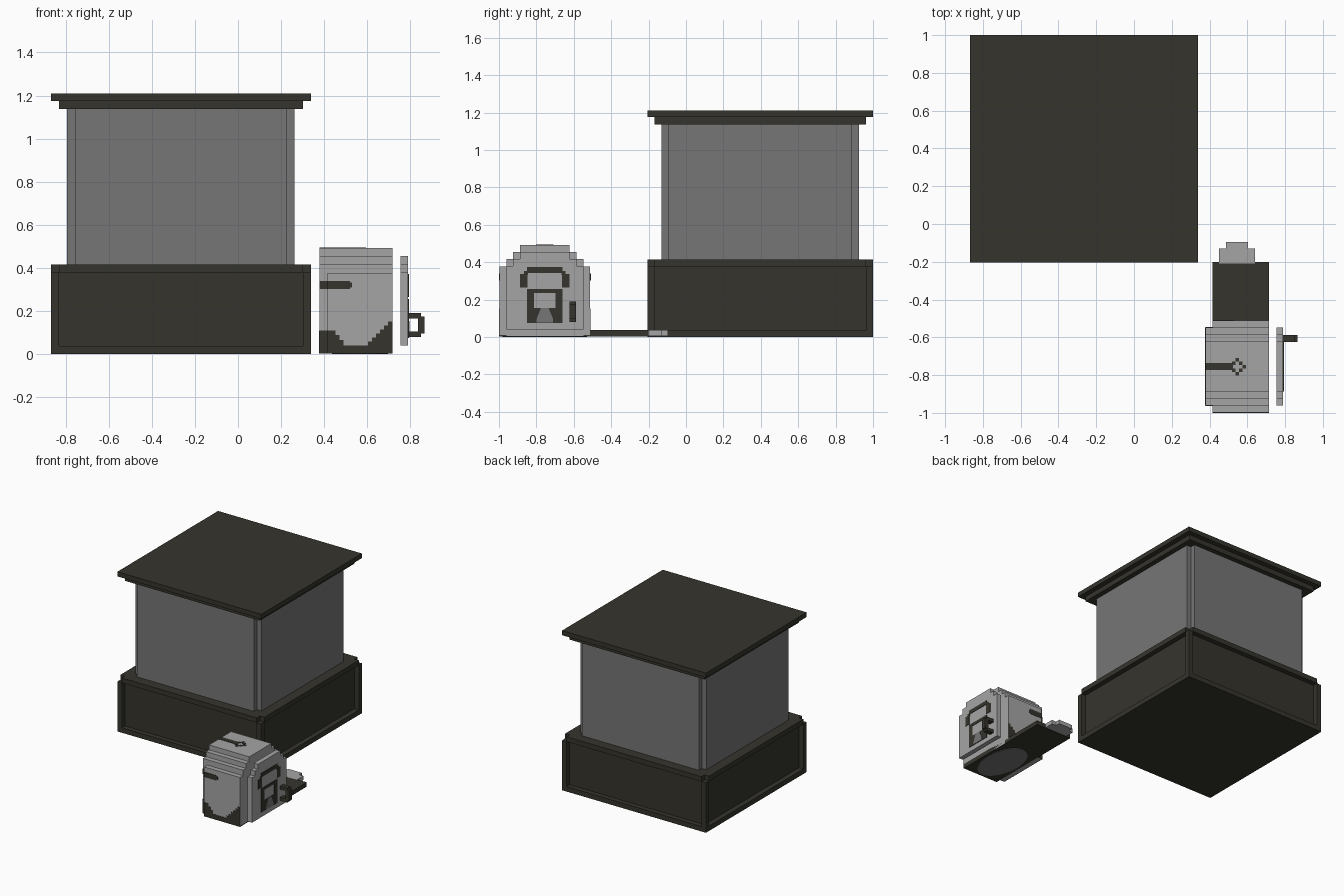
import bpy, bmesh, math
from mathutils import Vector

cube = bpy.data.objects.get("Cube")
if cube:
    bpy.data.objects.remove(cube, do_unlink=True)


def material(name, srgb):
    lin = [((c / 255 + 0.055) / 1.055) ** 2.4 for c in srgb] + [1.0]
    m = bpy.data.materials.new(name)
    m.use_nodes = True
    m.diffuse_color = lin
    m.node_tree.nodes["Principled BSDF"].inputs["Base Color"].default_value = lin
    return m


DARK = material("dark olive", (53, 52, 44))
GREY = material("wall grey", (118, 118, 118))
LIGHT = material("light grey", (165, 165, 165))


def finish(name, bm, mat):
    bmesh.ops.recalc_face_normals(bm, faces=bm.faces)
    me = bpy.data.meshes.new(name)
    bm.to_mesh(me)
    bm.free()
    me.materials.append(mat)
    ob = bpy.data.objects.new(name, me)
    bpy.context.collection.objects.link(ob)
    return ob


def boxes(name, mat, *spans):
    """One object from boxes given as (x0, x1, y0, y1, z0, z1)."""
    bm = bmesh.new()
    for x0, x1, y0, y1, z0, z1 in spans:
        vs = bmesh.ops.create_cube(bm, size=1)["verts"]
        for v in vs:
            v.co = Vector((x1 if v.co.x > 0 else x0,
                           y1 if v.co.y > 0 else y0,
                           z1 if v.co.z > 0 else z0))
    return finish(name, bm, mat)


def prism(name, mat, points, depth):
    """Extrude a flat outline of 3D points along the depth vector."""
    bm = bmesh.new()
    face = bm.faces.new([bm.verts.new(p) for p in points])
    out = bmesh.ops.extrude_face_region(bm, geom=[face])["geom"]
    bmesh.ops.translate(bm, vec=depth, verts=[g for g in out if isinstance(g, bmesh.types.BMVert)])
    return finish(name, bm, mat)


U = 0.0375                      # step used by every ledge
CX, CY = -0.265, 0.398          # hall centre
H = 0.603                       # hall half width


def square(h, z0, z1):
    return (CX - h, CX + h, CY - h, CY + h, z0, z1)


def cross(h, z0, z1, notch=U):
    """Square block with its four corners notched."""
    n = h - notch
    return [(CX - h, CX + h, CY - n, CY + n, z0, z1),
            (CX - n, CX + n, CY - h, CY + h, z0, z1)]


# Hall base: recessed core, bottom ledge, corner posts, notched top rim
boxes("base_core", DARK, square(H - U, 0.01, 0.40))
boxes("base_bottom_ledge", DARK, square(H, 0, U))
posts = []
for sx in (-1, 1):
    for sy in (-1, 1):
        px, py = CX + sx * (H - U / 2), CY + sy * (H - U / 2)
        posts.append((px - U / 2, px + U / 2, py - U / 2, py + U / 2, U, 0.378))
boxes("base_corner_posts", DARK, *posts)
boxes("base_top_rim", DARK, *cross(H, 0.378, 0.415))

# Hall walls and stepped roof
boxes("hall_walls", GREY, *cross(H - 2 * U, 0.415, 1.14))
boxes("roof_lower_step", DARK, square(H - U, 1.137, 1.175))
boxes("roof_upper_step", DARK, square(H, 1.175, 1.21))

# Machine body with a stepped arch
X0, X1 = 0.378, 0.716
YC = -0.755
boxes("machine_body", LIGHT,
      (X0 + U, X1, YC - 0.243, YC + 0.243, 0.01, 0.377),
      (X0, X1, YC - 0.206, YC + 0.206, 0.004, 0.418),
      (X0, X1, YC - 0.17, YC + 0.17, 0.40, 0.455),
      (X0, X1, YC - 0.133, YC + 0.133, 0.44, 0.492))

# Slab under the machine, running back to the tray
boxes("floor_slab", DARK, (X0 + U, X1, YC - 0.244, -0.20, 0.003, 0.036))
boxes("tray", LIGHT, (0.45, 0.64, -0.21, -0.13, 0.006, 0.037),
      (0.487, 0.603, -0.13, -0.095, 0.006, 0.037))
prism("underside_disc", GREY,
      [(0.566 + 0.13 * math.cos(a), YC + 0.225 * math.sin(a), 0)
       for a in (i * math.tau / 32 for i in range(32))], (0, 0, 0.005))

# Dark stepped skirt on the two long sides
skirt = []
W = (X1 - X0 - U) / 16
for i in range(16):
    x = X0 + U + i * W
    mid = x + W / 2
    top = max(0.04, min(0.11, 0.11 - 1.25 * (mid - 0.445)), 0.15 - 1.0 * (0.705 - mid))
    for y in (YC - 0.245, YC + 0.239):
        skirt.append((x, x + W, y, y + 0.006, 0.004, top))
for y in (YC - 0.209, YC + 0.203):
    skirt.append((X0, X0 + U, y, y + 0.006, 0.004, 0.11))
skirt.append((X0 - 0.003, X0 + 0.003, YC - 0.206, YC + 0.206, 0.004, 0.04))
for s in (-1, 1):
    for i in range(4):
        a, b = sorted((YC + s * (0.206 - 0.025 * i), YC + s * (0.181 - 0.025 * i)))
        skirt.append((X0 - 0.003, X0 + 0.003, a, b, 0.004, 0.11 - 0.018 * i))
boxes("dark_skirt", DARK, *skirt)

# Dark slots along the sides
slots = []
for s in (-1, 1):
    for x0, x1, d in ((X0, X0 + U, 0.206), (X0 + U, 0.52, 0.243)):
        y = YC + s * d
        slots.append((x0, x1, y - 0.003, y + 0.003, 0.302, 0.34))
    y = YC + s * 0.243
    slots.append((0.52, 0.53, y - 0.003, y + 0.003, 0.31, 0.332))
boxes("side_slots", DARK, *slots)

# Stripe and small diamond ring on the roof of the machine
P, RX = 0.0185, 0.547
marks = [(X0, 0.525, YC - 0.018, YC + 0.018, 0.488, 0.495)]
for dx, dy in ((-1, 1), (0, 2), (1, 1), (2, 0), (1, -1), (0, -2), (-1, -1), (-2, 0)):
    cx, cy = RX + dx * P, YC + dy * P
    marks.append((cx - P / 2, cx + P / 2, cy - P / 2, cy + P / 2, 0.488, 0.495))
boxes("roof_marking", DARK, *marks)

# Separate front plate with a stepped top
D0, D1 = 0.754, 0.79
boxes("front_plate", LIGHT,
      (D0, D1, YC - 0.206, YC + 0.206, 0.04, 0.38),
      (D0, D1, YC - 0.17, YC + 0.17, 0.37, 0.418),
      (D0, D1, YC - 0.133, YC + 0.133, 0.41, 0.455))

# Dark brow and mouth frame on the plate
F = (D1 - 0.003, D1 + 0.003)
boxes("brow", DARK, (*F, YC - 0.095, YC + 0.095, 0.343, 0.373),
      (*F, YC - 0.133, YC - 0.092, 0.265, 0.337),
      (*F, YC + 0.092, YC + 0.133, 0.265, 0.337),
      (*F, YC - 0.112, YC - 0.09, 0.33, 0.352),
      (*F, YC + 0.09, YC + 0.112, 0.33, 0.352))
boxes("mouth_frame", DARK, (*F, YC - 0.095, YC + 0.095, 0.235, 0.257),
      (*F, YC - 0.095, YC - 0.058, 0.076, 0.235),
      (*F, YC + 0.058, YC + 0.095, 0.076, 0.235),
      (*F, YC - 0.058, YC + 0.058, 0.076, 0.155))
prism("mouth_flare", GREY,
      [(D1 + 0.001, YC + y, z) for y, z in
       ((-0.045, 0.077), (0.045, 0.077), (0.045, 0.095), (0.02, 0.155), (-0.02, 0.155), (-0.045, 0.095))],
      (0.004, 0, 0))

# Looped handle
HY = (-0.624, -0.588)
boxes("handle", DARK, (D1, 0.85, *HY, 0.165, 0.19), (D1, 0.85, *HY, 0.08, 0.105),
      (0.835, 0.865, *HY, 0.095, 0.175))
